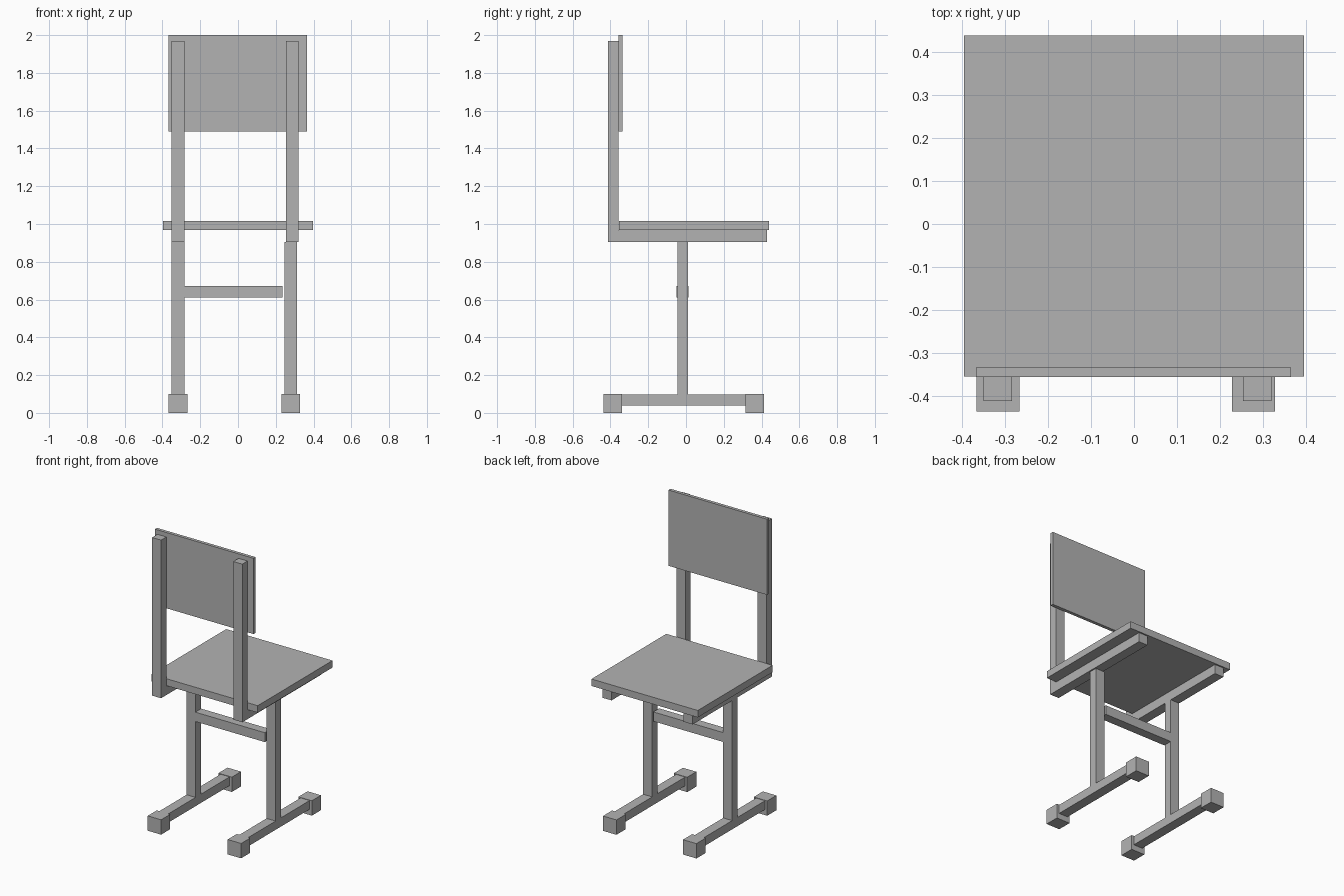
import bpy
from mathutils import Matrix, Vector
import bmesh

cube = bpy.data.objects.get("Cube")
if cube:
    bpy.data.objects.remove(cube, do_unlink=True)

grey = bpy.data.materials.new("plain grey")
grey.use_nodes = True
colour = (0.45, 0.45, 0.45, 1)
grey.diffuse_color = colour
grey.node_tree.nodes["Principled BSDF"].inputs["Base Color"].default_value = colour


def box(name, x, y, z):
    """Add a box spanning the given (low, high) range on each axis."""
    spans = (x, y, z)
    size = Vector([b - a for a, b in spans])
    centre = Vector([(a + b) / 2 for a, b in spans])
    bm = bmesh.new()
    bmesh.ops.create_cube(bm, size=1, matrix=Matrix.Diagonal(size).to_4x4())
    mesh = bpy.data.meshes.new(name)
    bm.to_mesh(mesh)
    bm.free()
    mesh.materials.append(grey)
    obj = bpy.data.objects.new(name, mesh)
    obj.location = centre
    bpy.context.collection.objects.link(obj)


# Seat board, backrest board and cross bar
box("seat", (-0.396, 0.396), (-0.356, 0.44), (0.968, 1.015))
box("backrest", (-0.368, 0.366), (-0.357, -0.335), (1.49, 2.0))
box("cross_bar", (-0.283, 0.235), (-0.05, 0.012), (0.61, 0.673))

# Side frames: the right one's upper tubes sit slightly outside its leg
for side, upper, lower in (("right", -0.351, -0.351), ("left", 0.254, 0.245)):
    upper_x = (upper, upper + 0.067)
    lower_x = (lower, lower + 0.067)
    foot_x = (lower - 0.016, lower + 0.084)
    box(side + "_back_post", upper_x, (-0.413, -0.357), (0.905, 1.97))
    box(side + "_seat_rail", upper_x, (-0.357, 0.43), (0.905, 0.968))
    box(side + "_leg", lower_x, (-0.046, 0.01), (0.097, 0.905))
    box(side + "_floor_rail", lower_x, (-0.342, 0.318), (0.038, 0.097))
    for end, y in (("rear", -0.437), ("fore", 0.316)):
        box(f"{side}_{end}_foot", foot_x, (y, y + 0.097), (0, 0.1))
